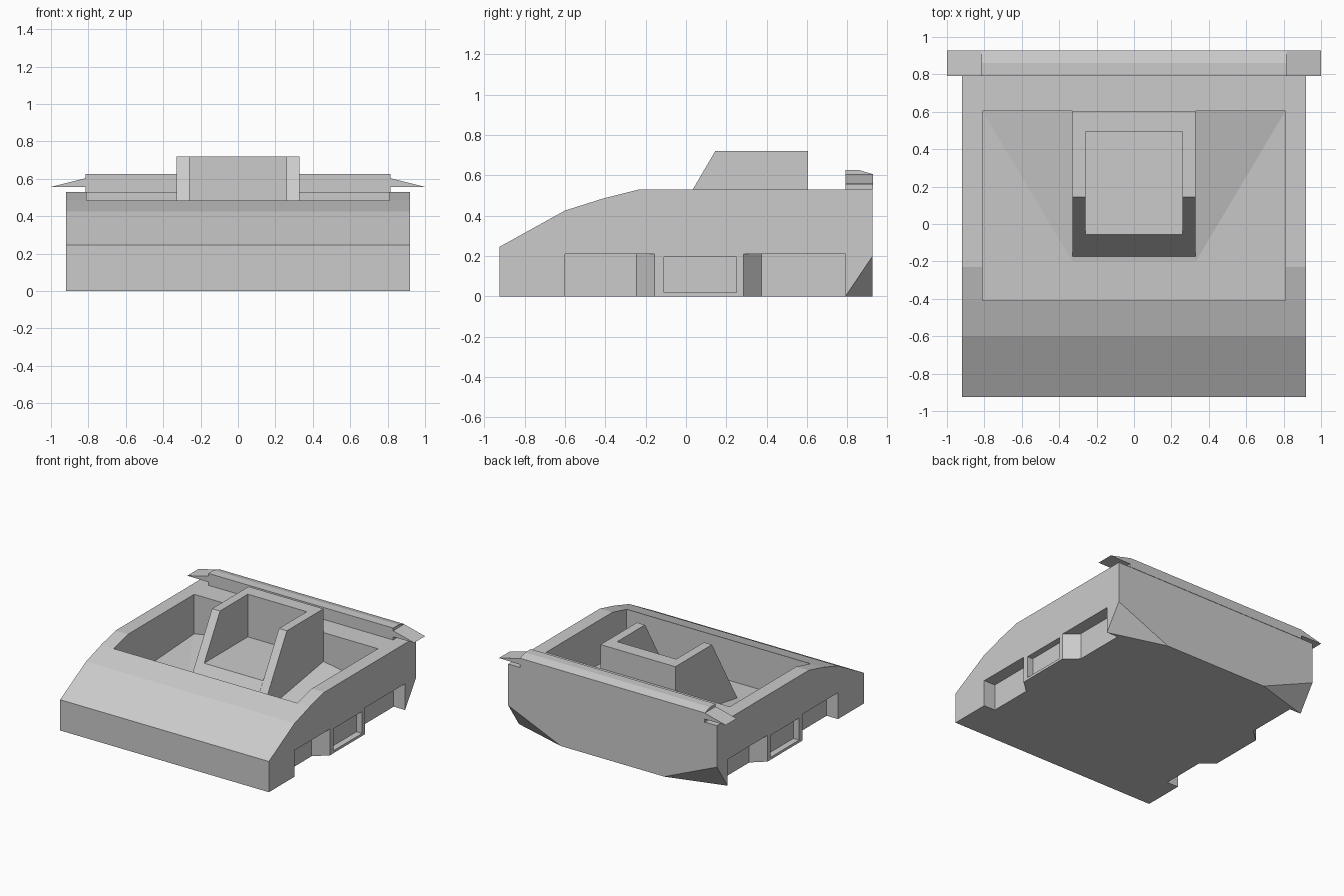
import bpy, bmesh

if "Cube" in bpy.data.objects:
    bpy.data.objects.remove(bpy.data.objects["Cube"])

def mesh_object(name, verts, faces):
    bm = bmesh.new()
    vs = [bm.verts.new(v) for v in verts]
    for f in faces:
        bm.faces.new([vs[i] for i in f])
    bmesh.ops.recalc_face_normals(bm, faces=bm.faces)
    me = bpy.data.meshes.new(name)
    bm.to_mesh(me)
    bm.free()
    ob = bpy.data.objects.new(name, me)
    bpy.context.collection.objects.link(ob)
    return ob

def prism(name, profile, lo, hi, axis='x'):
    """Extrude a 2D profile: (y,z) along x, (x,z) along y, (x,y) along z."""
    place = {'x': lambda p, t: (t, p[0], p[1]),
             'y': lambda p, t: (p[0], t, p[1]),
             'z': lambda p, t: (p[0], p[1], t)}[axis]
    n = len(profile)
    verts = [place(p, t) for t in (lo, hi) for p in profile]
    faces = [list(range(n)), list(range(n, 2 * n))]
    faces += [[i, (i + 1) % n, n + (i + 1) % n, n + i] for i in range(n)]
    return mesh_object(name, verts, faces)

def cut(target, cutter):
    m = target.modifiers.new("cut", 'BOOLEAN')
    m.operation, m.solver, m.object = 'DIFFERENCE', 'EXACT', cutter
    bpy.context.view_layer.objects.active = target
    bpy.ops.object.modifier_apply(modifier=m.name)
    bpy.data.objects.remove(cutter)

def sx(points, s):
    return [(p[0] * s, *p[1:]) for p in points]

# Main hull with sloping nose
hull = prism("hull", [(-.925, 0), (-.925, .245), (-.6, .425), (-.41, .485),
                      (-.23, .53), (.925, .53), (.925, 0)], -.92, .92)

# Open cabin pit with a shallow sloping floor
pit = mesh_object("pit_cutter", [
    (-.81, -.41, .16), (.81, -.41, .16), (.81, .605, .215), (-.81, .605, .215),
    (-.81, -.41, 1), (.81, -.41, 1), (.81, .605, 1), (-.81, .605, 1),
    (-.33, -.2, .17), (.33, -.2, .17), (.33, .605, .3), (-.33, .605, .3)],
    [(4, 5, 6, 7), (0, 1, 5, 4), (1, 2, 6, 5), (3, 0, 4, 7),
     (2, 10, 11, 3, 7, 6), (0, 1, 9, 8), (8, 9, 10, 11),
     (0, 8, 3), (3, 8, 11), (1, 2, 9), (2, 10, 9)])
cut(hull, pit)

for s in (-1, 1):
    # Side recesses with a projecting centre block
    for pts in ([(1, -.6), (.92, -.6), (.82, -.6), (.82, -.245), (.92, -.155), (1, -.155)],
                [(1, .285), (.92, .285), (.82, .375), (.82, .79), (1, .79)]):
        cut(hull, prism("recess_cutter", sx(pts, s), -.2, .21, 'z'))
    # Shallow window in the centre block
    cut(hull, prism("window_cutter", [(-.11, .02), (.25, .02), (.25, .195), (-.11, .195)],
                    *sorted((s * .87, s * 1.0))))
    # Lower rear corner chamfer: plane through three points, oversized tetrahedron
    a, b, c = (.92, .925, .2), (.455, .925, 0), (.92, .79, 0)
    apex = (.92, .925, 0)
    centre = [sum(p[i] for p in (a, b, c)) / 3 for i in range(3)]
    big = [tuple(centre[i] + 4 * (p[i] - centre[i]) for i in range(3)) for p in (a, b, c)]
    far = tuple(apex[i] + d for i, d in enumerate((1, 1, -1)))
    cut(hull, mesh_object("corner_cutter", sx(big + [far], s),
                          [(0, 1, 2), (0, 1, 3), (1, 2, 3), (2, 0, 3)]))

# Raised cargo box: two raked side walls, rear wall and inner deck
for s, side in ((-1, "left"), (1, "right")):
    prism("box_wall_" + side, [(-.2, .13), (.145, .72), (.605, .72), (.605, .13)],
          *sorted((s * .26, s * .33)))
prism("box_rear_wall", [(.495, .13), (.495, .72), (.605, .72), (.605, .13)], -.26, .26)
prism("box_deck", [(-.2, .13), (-.055, .38), (.495, .38), (.495, .13)], -.26, .26)

# Rear spoiler bar and tapered tips
prism("spoiler_bar", [(.79, .53), (.79, .625), (.86, .625), (.928, .605), (.928, .53)],
      -.815, .815)
for s, side in ((-1, "left"), (1, "right")):
    prism("spoiler_tip_" + side, sx([(.815, .555), (.815, .603), (1, .557)], s),
          .79, .928, 'y')
